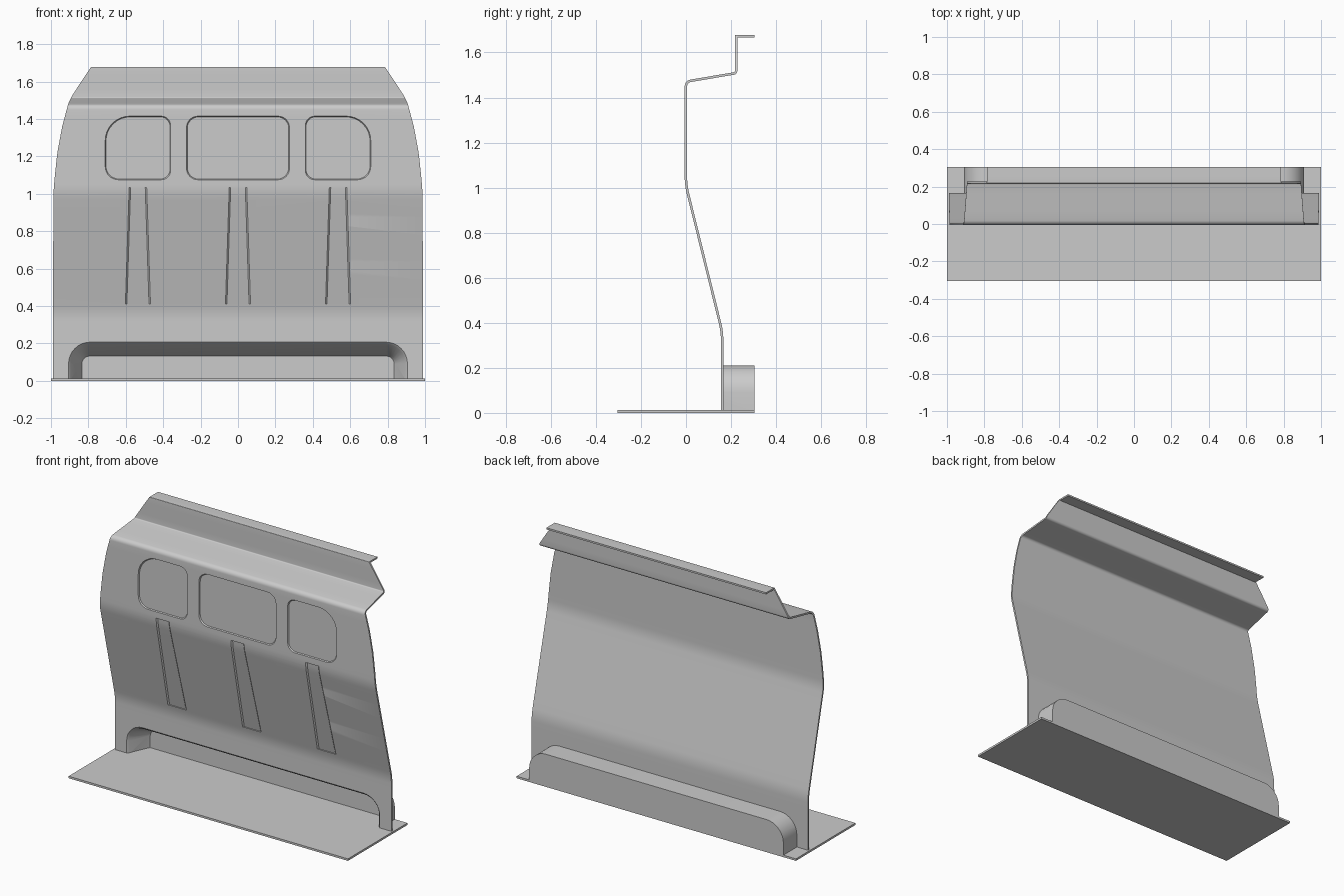
import bpy, bmesh, math
from mathutils import Vector

if "Cube" in bpy.data.objects:
    bpy.data.objects.remove(bpy.data.objects["Cube"])


def fillet(pts, cuts, closed=True, steps=8):
    """Round polygon corners with arcs; cuts are the tangent lengths."""
    pts = [Vector(p) for p in pts]
    out = []
    for i, (p, d) in enumerate(zip(pts, cuts)):
        if d == 0 or (not closed and i in (0, len(pts) - 1)):
            out.append(p)
            continue
        u = (pts[i - 1] - p).normalized()
        v = (pts[(i + 1) % len(pts)] - p).normalized()
        a, b, w = p + u * d, p + v * d, math.sin(u.angle(v) / 2)
        for k in range(steps + 1):
            t = k / steps
            c0, c1, c2 = (1 - t) ** 2, 2 * t * (1 - t) * w, t * t
            out.append((a * c0 + p * c1 + b * c2) / (c0 + c1 + c2))
    return out


def loft(name, rings):
    """Closed solid through equally sized rings of 3D points."""
    bm = bmesh.new()
    rows = [[bm.verts.new(p) for p in ring] for ring in rings]
    n = len(rows[0])
    for r, s in zip(rows, rows[1:]):
        for i in range(n):
            j = (i + 1) % n
            bm.faces.new((r[i], r[j], s[j], s[i]))
    bm.faces.new(rows[0])
    bm.faces.new(rows[-1])
    bmesh.ops.recalc_face_normals(bm, faces=bm.faces)
    mesh = bpy.data.meshes.new(name)
    bm.to_mesh(mesh)
    bm.free()
    ob = bpy.data.objects.new(name, mesh)
    bpy.context.collection.objects.link(ob)
    return ob


def boolean(target, other, op):
    bpy.context.view_layer.objects.active = target
    mod = target.modifiers.new("bool", 'BOOLEAN')
    mod.operation, mod.solver, mod.object = op, 'EXACT', other
    bpy.ops.object.modifier_apply(modifier=mod.name)
    bpy.data.objects.remove(other)


def lerp(table, z):
    for (z0, a), (z1, b) in zip(table, table[1:]):
        if z <= z1:
            return a + (b - a) * (z - z0) / (z1 - z0)
    return table[-1][1]


# Floor plate
loft("floor_plate", [[(-1, -.304, z), (1, -.304, z), (1, .304, z), (-1, .304, z)]
                     for z in (0, .013)])

# Bent sheet: side profile (y, z) with rounded bends
THICK = .011
corners = [(.155, .006), (.155, .36), (-.006, 1.01), (-.006, 1.475),
           (.217, 1.513), (.217, 1.678), (.304, 1.678)]
path = fillet(corners, [0, .04, .04, .025, .006, .003, 0], closed=False, steps=6)
prof = [path[0]]
for p in path[1:]:
    q = prof[-1]
    k = max(1, math.ceil((p - q).length / .05))
    prof += [q.lerp(p, i / k) for i in range(1, k + 1)]

# Half width of the sheet by height
widths = [(0, .99), (1.0, .987), (1.08, .981), (1.22, .966), (1.36, .94),
          (1.48, .908), (1.52, .89), (1.60, .838), (1.678, .786)]
rings = []
for i, p in enumerate(prof):
    d0 = (p - prof[max(i - 1, 0)]).normalized() if i else (prof[1] - p).normalized()
    d1 = (prof[i + 1] - p).normalized() if i + 1 < len(prof) else d0
    n0, n1 = Vector((d0.y, -d0.x)), Vector((d1.y, -d1.x))
    b = p + (n0 + n1) * (THICK / (1 + n0.dot(n1)))
    w = lerp(widths, p.y)
    rings.append([(-w, p.x, p.y), (w, p.x, p.y), (w, b.x, b.y), (-w, b.x, b.y)])
panel = loft("partition_panel", rings)


# Foot recess: straight outer box, tapered inside
def arch(y, w, h, r, z=.006):
    pts = fillet([(-w, z), (-w, h), (w, h), (w, z)], [0, r, r, 0])
    return [(p.x, y, p.y) for p in pts]


boolean(panel, loft("box", [arch(.160, .91, .211, .12), arch(.304, .91, .211, .12)]), 'UNION')
boolean(panel, loft("hollow", [arch(.10, .906, .207, .116, -.02), arch(.155, .906, .207, .116, -.02),
                               arch(.166, .895, .195, .105, -.02), arch(.28, .845, .14, .05, -.02),
                               arch(.295, .835, .132, .042, -.02)]), 'DIFFERENCE')


# Shallow window recesses
def window(x0, x1, z0, z1, cuts):
    def ring(y, g):
        pts = fillet([(x0 + g, z0 + g), (x0 + g, z1 - g), (x1 - g, z1 - g), (x1 - g, z0 + g)], cuts)
        return [(p.x, y, p.y) for p in pts]
    boolean(panel, loft("window_cut", [ring(-.05, 0), ring(-.006, 0), ring(.001, .004)]), 'DIFFERENCE')


window(-.275, .275, 1.075, 1.415, [.06, .06, .06, .06])
window(-.71, -.36, 1.075, 1.415, [.07, .13, .05, .05])
window(.36, .71, 1.075, 1.415, [.05, .05, .13, .07])

# Tapered rib recesses following the slope
surface = sorted((p.y, p.x) for p in prof if p.y < 1.3)
for cx in (-.535, 0, .535):
    rib = []
    for z in (.412, .7, .965, .98, .995, 1.01, 1.033):
        w = .067 + (.047 - .067) * (z - .412) / .621
        y = lerp(surface, z)
        rib.append([(cx - w, y - .05, z), (cx + w, y - .05, z), (cx + w, y, z),
                    (cx + w - .008, y + .007, z), (cx - w + .008, y + .007, z), (cx - w, y, z)])
    boolean(panel, loft("rib_cut", rib), 'DIFFERENCE')

# Smooth bends, sharp edges
bpy.ops.object.select_all(action='DESELECT')
panel.select_set(True)
bpy.context.view_layer.objects.active = panel
bpy.ops.object.shade_smooth_by_angle(angle=math.radians(30))
